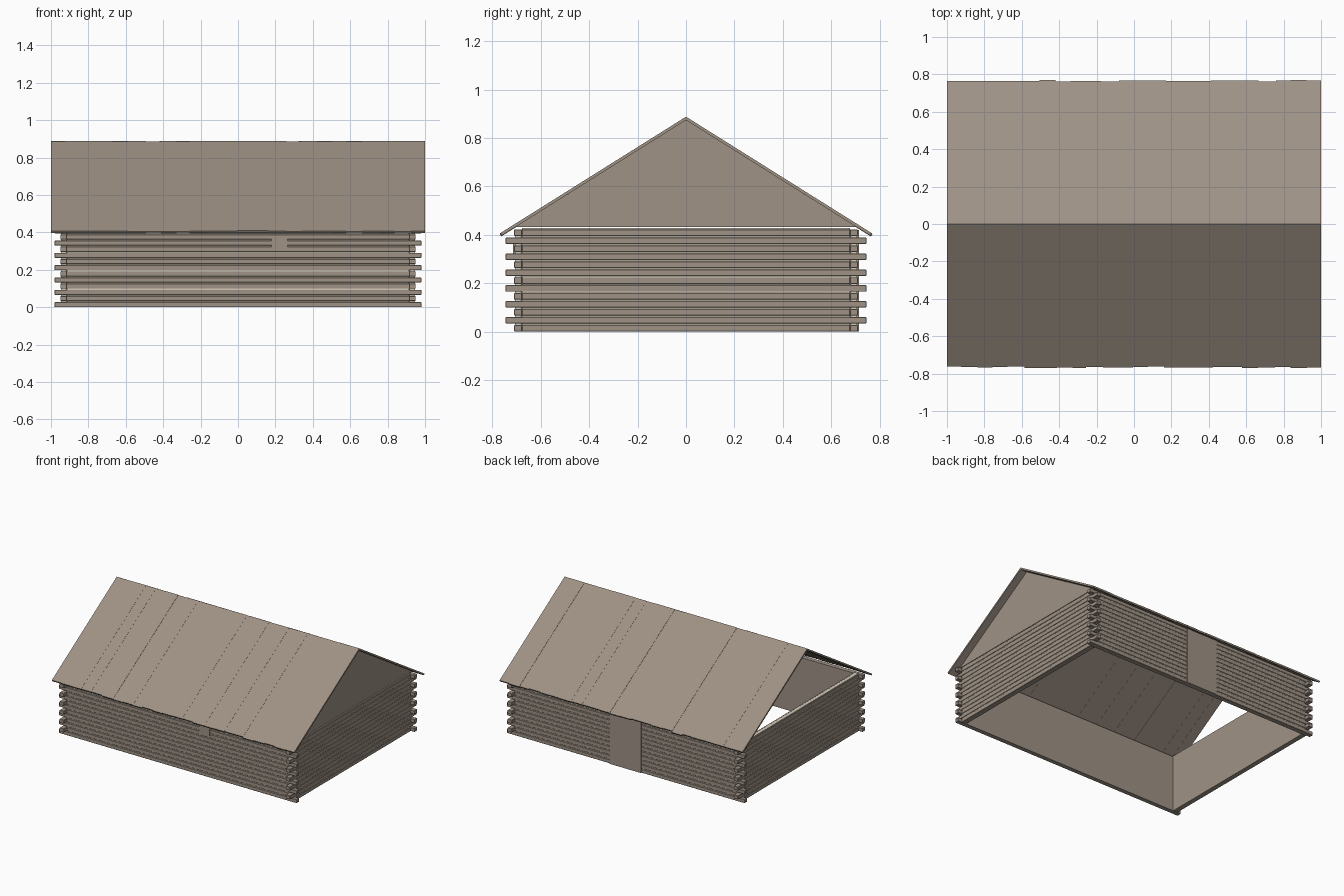
import bpy, bmesh, random
from mathutils import Matrix, Vector

random.seed(4)
cube = bpy.data.objects.get("Cube")
if cube:
    bpy.data.objects.remove(cube, do_unlink=True)


def material(name, rgb):
    m = bpy.data.materials.new(name)
    m.use_nodes = True
    m.diffuse_color = (*rgb, 1)
    m.node_tree.nodes["Principled BSDF"].inputs["Base Color"].default_value = (*rgb, 1)
    return m


WOOD = material("weathered_wood", (0.345, 0.287, 0.236))
CHINK = material("pale_chinking", (0.66, 0.59, 0.48))


def add_box(bm, lo, hi):
    lo, hi = Vector(lo), Vector(hi)
    size = Matrix.Diagonal((*(hi - lo), 1))
    bmesh.ops.create_cube(bm, size=1, matrix=Matrix.Translation((lo + hi) / 2) @ size)


def add_prism(bm, profile, x0, x1):
    """Extrude a (y, z) profile along x."""
    f = bm.faces.new([bm.verts.new((x0, y, z)) for y, z in profile])
    new = bmesh.ops.extrude_face_region(bm, geom=[f])["geom"]
    moved = [v for v in new if isinstance(v, bmesh.types.BMVert)]
    bmesh.ops.translate(bm, vec=(x1 - x0, 0, 0), verts=moved)


def finish(bm, name, mat, bevel=0):
    bmesh.ops.recalc_face_normals(bm, faces=bm.faces)
    mesh = bpy.data.meshes.new(name)
    bm.to_mesh(mesh)
    bm.free()
    mesh.materials.append(mat)
    ob = bpy.data.objects.new(name, mesh)
    bpy.context.collection.objects.link(ob)
    if bevel:
        mod = ob.modifiers.new("worn_edges", "BEVEL")
        mod.width, mod.segments = bevel, 1
    return ob


def box(name, lo, hi, mat):
    bm = bmesh.new()
    add_box(bm, lo, hi)
    return finish(bm, name, mat)


ROWS, PITCH, LOG = 13, 0.0329, 0.027
XO, XI, XE = 0.95, 0.915, 0.98      # side walls: outer, inner, log ends
YO, YI, YE = 0.71, 0.678, 0.745     # front and back walls
TOP = ROWS * PITCH

# Log walls with alternating corner overlaps, chinking and inner lining
for s, long_wall, short_wall in ((-1, "front", "right"), (1, "back", "left")):
    a, b = bmesh.new(), bmesh.new()
    for i in range(ROWS):
        z = i * PITCH
        hx = XI if i % 2 else XE
        hy = YE if i % 2 else YI
        ya, yb = sorted((s * YI, s * YO))
        xa, xb = sorted((s * XI, s * XO))
        add_box(a, (-hx, ya, z), (hx, yb, z + LOG))
        add_box(b, (xa, -hy, z), (xb, hy, z + LOG))
    finish(a, long_wall + "_logs", WOOD, 0.002)
    finish(b, short_wall + "_logs", WOOD, 0.002)

    y = sorted((s * (YI + 0.006), s * (YO - 0.004)))
    x = sorted((s * (XI + 0.006), s * (XO - 0.004)))
    box(long_wall + "_chinking", (-XI, y[0], 0.004), (XI, y[1], TOP - 0.006), CHINK)
    box(short_wall + "_chinking", (x[0], -YI, 0.004), (x[1], YI, TOP), CHINK)

    y = sorted((s * (YI - 0.003), s * (YI + 0.004)))
    x = sorted((s * (XI - 0.003), s * (XI + 0.004)))
    box(long_wall + "_lining", (-XI, y[0], 0), (XI, y[1], TOP - 0.006), WOOD)
    box(short_wall + "_lining", (x[0], -YI, 0), (x[1], YI, TOP - 0.001), WOOD)

# Door in the back wall and small hatch in the front wall
box("door", (-0.13, YO - 0.01, 0), (0.13, YO + 0.006, 0.42), WOOD)
box("hatch", (0.18, -YO - 0.005, 0.31), (0.265, -YO + 0.004, 0.375), WOOD)

# Plank roof, with slightly uneven boards on both slopes
RIDGE, THICK, PLANKS = 0.888, 0.012, 24
DY, DZ = 0.847, -0.531              # unit direction down the slope
for s, name in ((-1, "front_roof"), (1, "back_roof")):
    bm = bmesh.new()
    cuts = [-1 + 2 * (i + random.uniform(-0.12, 0.12)) / PLANKS for i in range(PLANKS + 1)]
    cuts[0], cuts[-1] = -1, 1
    for x0, x1 in zip(cuts, cuts[1:]):
        length = random.uniform(0.9, 0.91)
        top = RIDGE - random.choice((0, 0.001, 0.002))
        ey, ez = length * DY, top + length * DZ
        profile = [(0, top), (ey, ez), (ey + THICK * DZ, ez - THICK * DY),
                   (0, top - THICK / DY)]
        add_prism(bm, [(s * py, pz) for py, pz in profile], x0, x1)
    finish(bm, name + "_planks", WOOD)

# Closed gable on the +x end only; the other end stays open
base, peak = TOP + 0.005, RIDGE - THICK / DY
half = (peak - base) * DY / -DZ
bm = bmesh.new()
add_prism(bm, [(-half, base), (half, base), (0, peak)], XO - 0.016, XO - 0.004)
finish(bm, "gable", WOOD)
